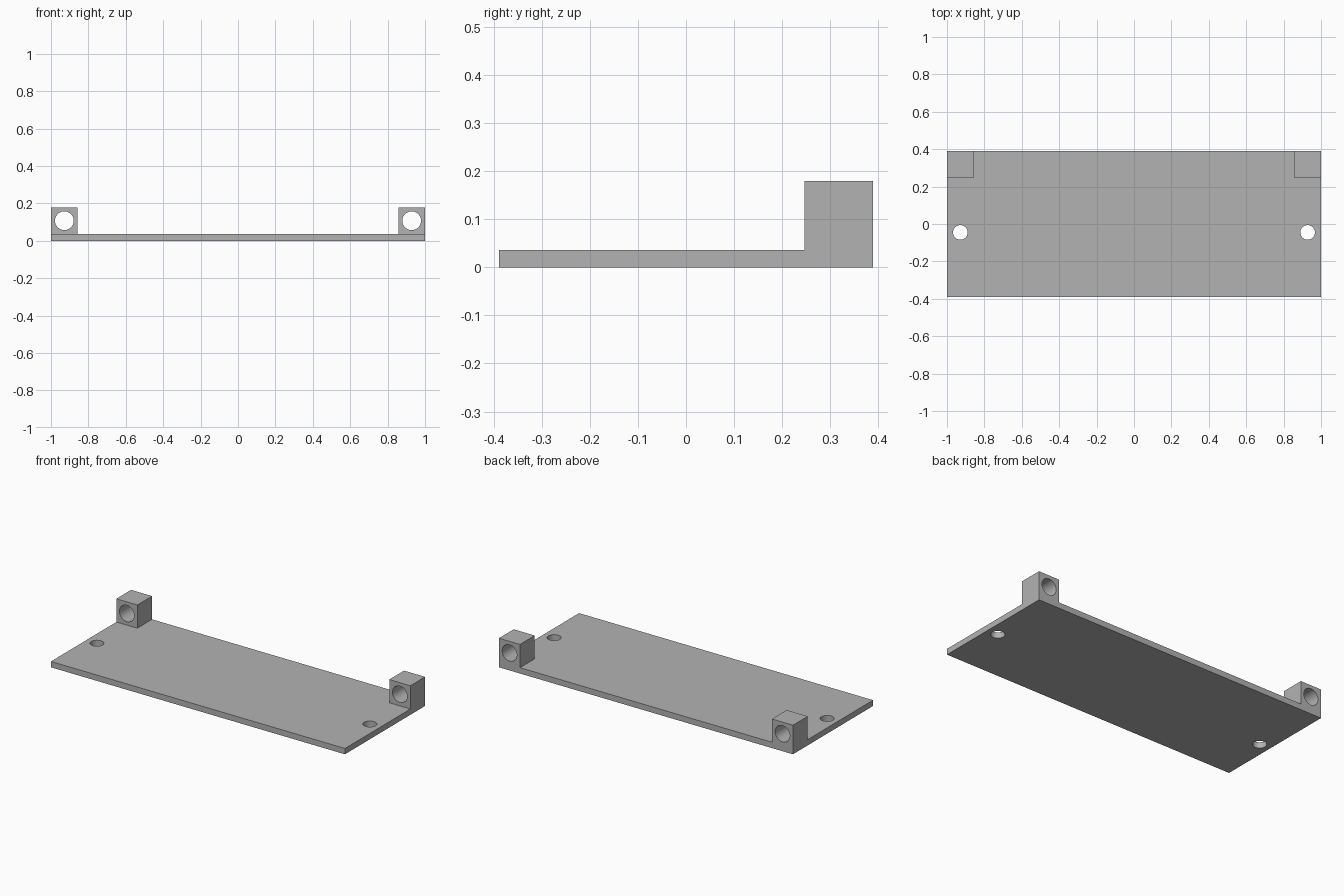
import bpy
import math

cube = bpy.data.objects.get("Cube")
if cube:
    bpy.data.objects.remove(cube, do_unlink=True)

WIDTH, DEPTH, PLATE = 2.0, 0.778, 0.036
LUG = 0.143                      # side of each cubic lug
LUG_X = WIDTH / 2 - LUG / 2
LUG_Y = DEPTH / 2 - LUG / 2
LUG_Z = PLATE + LUG / 2

grey = bpy.data.materials.new("light grey")
grey.use_nodes = True
colour = (0.45, 0.45, 0.45, 1)
grey.diffuse_color = colour
grey.node_tree.nodes["Principled BSDF"].inputs["Base Color"].default_value = colour


def box(name, size, location):
    bpy.ops.mesh.primitive_cube_add(size=1, location=location)
    obj = bpy.context.object
    obj.name = name
    obj.scale = size
    bpy.ops.object.transform_apply(location=True, rotation=True, scale=True)
    obj.data.materials.append(grey)
    return obj


def drill(name, radius, length, location, tilt=0):
    bpy.ops.mesh.primitive_cylinder_add(vertices=48, radius=radius, depth=length,
                                        location=location, rotation=(tilt, 0, 0))
    obj = bpy.context.object
    obj.name = name
    bpy.ops.object.transform_apply(location=True, rotation=True, scale=True)
    obj.data.materials.append(grey)
    return obj


def combine(target, tool, operation):
    mod = target.modifiers.new(tool.name, 'BOOLEAN')
    mod.operation, mod.solver, mod.object = operation, 'EXACT', tool
    bpy.context.view_layer.objects.active = target
    bpy.ops.object.modifier_apply(modifier=mod.name)
    bpy.data.objects.remove(tool, do_unlink=True)


# Flat base plate
plate = box("mounting_plate", (WIDTH, DEPTH, PLATE), (0, 0, PLATE / 2))

for side, label in ((1, "left"), (-1, "right")):
    x = side * LUG_X
    # Rear corner lug, running down through the plate so they fuse cleanly
    height = PLATE + LUG
    lug = box(label + "_lug", (LUG, LUG, height), (x, LUG_Y, height / 2))
    combine(plate, lug, 'UNION')
    # Horizontal bore through the lug and vertical screw hole in the plate
    bore = drill(label + "_bore", 0.05, 0.3, (x, LUG_Y, LUG_Z), math.pi / 2)
    combine(plate, bore, 'DIFFERENCE')
    hole = drill(label + "_screw_hole", 0.039, 0.2, (x, -0.045, PLATE / 2))
    combine(plate, hole, 'DIFFERENCE')

# Smooth bores, crisp box edges
bpy.ops.object.select_all(action='DESELECT')
plate.select_set(True)
bpy.context.view_layer.objects.active = plate
bpy.ops.object.shade_smooth_by_angle(angle=math.radians(30))
